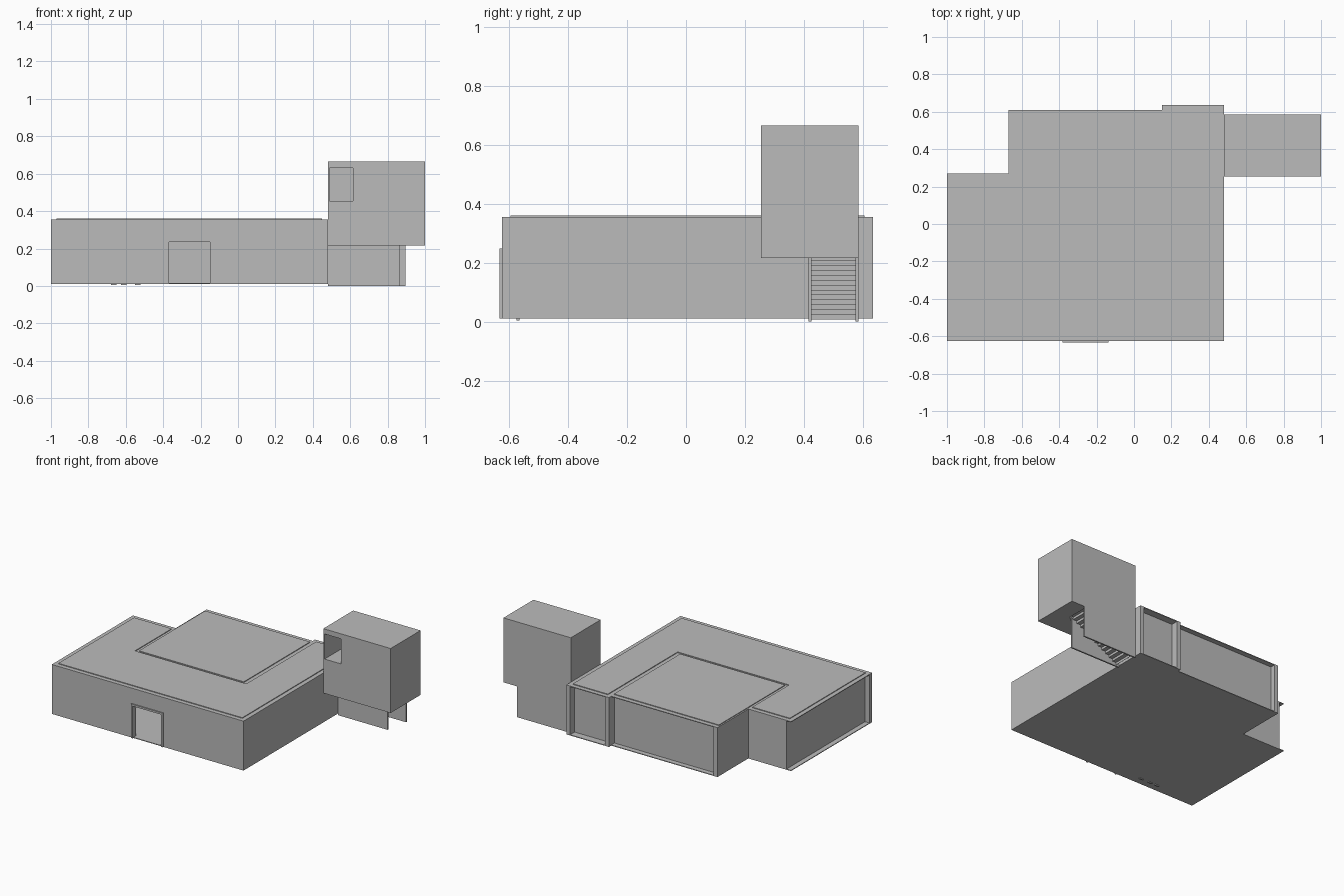
import bpy
import bmesh

default = bpy.data.objects.get("Cube")
if default:
    bpy.data.objects.remove(default, do_unlink=True)

# One plain grey for the whole building
grey = bpy.data.materials.new("plain_grey")
grey.use_nodes = True
colour = (0.5, 0.5, 0.5, 1)
grey.diffuse_color = colour
grey.node_tree.nodes["Principled BSDF"].inputs["Base Color"].default_value = colour


def prism(name, outline, low, high, axis="z"):
    """Extrude an outline: (x, y) along z, or (x, z) along y."""
    place = (lambda a, b, h: (a, b, h)) if axis == "z" else (lambda a, b, h: (a, h, b))
    bm = bmesh.new()
    bottom = [bm.verts.new(place(a, b, low)) for a, b in outline]
    top = [bm.verts.new(place(a, b, high)) for a, b in outline]
    bm.faces.new(bottom)
    bm.faces.new(top)
    n = len(outline)
    for i in range(n):
        j = (i + 1) % n
        bm.faces.new((bottom[i], bottom[j], top[j], top[i]))
    bmesh.ops.recalc_face_normals(bm, faces=bm.faces)
    mesh = bpy.data.meshes.new(name)
    bm.to_mesh(mesh)
    bm.free()
    mesh.materials.append(grey)
    obj = bpy.data.objects.new(name, mesh)
    bpy.context.collection.objects.link(obj)
    return obj


def box(name, x0, x1, y0, y1, z0, z1):
    return prism(name, [(x0, y0), (x1, y0), (x1, y1), (x0, y1)], z0, z1)


# Main levels and plan lines
FLOOR, CEIL, TOP = 0.015, 0.35, 0.355
WEST, EAST, FRONT, BACK = -1.0, 0.48, -0.625, 0.61
NOTCH_X, NOTCH_Y, ROOM_X, BUMP = -0.67, 0.27, 0.15, 0.635

# Floor and ceiling slabs share the stepped plan
plan = [(WEST, FRONT), (EAST, FRONT), (EAST, BUMP), (ROOM_X, BUMP),
        (ROOM_X, BACK), (NOTCH_X, BACK), (NOTCH_X, NOTCH_Y), (WEST, NOTCH_Y)]
prism("floor_slab", plan, 0.01, FLOOR)
prism("roof_slab", plan, CEIL, TOP)

# Raised roof panels, set in from the edges with a gap between them
g = 0.03
prism("outer_roof_panel",
      [(WEST + g, FRONT + g), (EAST - g, FRONT + g), (EAST - g, BUMP - g),
       (ROOM_X + g, BUMP - g), (ROOM_X + g, -0.165), (NOTCH_X - 0.01, -0.165),
       (NOTCH_X - 0.01, NOTCH_Y - g), (WEST + g, NOTCH_Y - g)], TOP, TOP + 0.005)
box("inner_roof_panel", NOTCH_X + 0.01, ROOM_X, -0.15, BACK - g, TOP, TOP + 0.005)

# Front wall with the doorway
door_l, door_r, door_top = -0.37, -0.15, 0.235
prism("front_wall",
      [(WEST, FLOOR), (door_l, FLOOR), (door_l, door_top), (door_r, door_top),
       (door_r, FLOOR), (EAST, FLOOR), (EAST, CEIL), (WEST, CEIL)],
      FRONT, FRONT + 0.03, "y")
f = 0.013
prism("door_frame",
      [(door_l - f, 0.01), (door_l, 0.01), (door_l, door_top), (door_r, door_top),
       (door_r, 0.01), (door_r + f, 0.01), (door_r + f, door_top + f),
       (door_l - f, door_top + f)], FRONT - 0.008, FRONT, "y")

# Remaining walls; west and rear ones stand back under the roof edge
for name, x0, x1, y0, y1 in [
    ("east_wall", EAST - 0.03, EAST, FRONT + 0.03, BUMP),
    ("west_wall", WEST + 0.035, WEST + 0.06, FRONT + 0.03, NOTCH_Y),
    ("notch_wall", WEST + 0.06, NOTCH_X, NOTCH_Y - 0.03, NOTCH_Y),
    ("room_west_wall", NOTCH_X, NOTCH_X + 0.03, -0.15, BACK),
    ("room_front_wall", NOTCH_X + 0.03, ROOM_X, -0.15, -0.12),
    ("room_east_wall", ROOM_X, ROOM_X + 0.03, -0.15, BUMP),
    ("room_back_wall", NOTCH_X + 0.03, ROOM_X, 0.55, 0.575),
    ("rear_bump_wall", ROOM_X + 0.03, EAST - 0.03, 0.56, 0.585),
]:
    box(name, x0, x1, y0, y1, FLOOR, CEIL)

# Small pads under the floor
for x in (-0.665, -0.61, -0.535):
    box("floor_pad", x - 0.015, x + 0.015, -0.575, -0.565, 0.004, 0.01)

# Stair tower shell
X0, X1, Y0, Y1, Z0, Z1 = EAST, 1.0, 0.255, 0.585, 0.215, 0.665
t = 0.01
box("tower_roof", X0, X1, Y0, Y1, Z1 - t, Z1)
box("tower_west_wall", X0, X0 + t, Y0, Y1, Z0, Z1 - t)
box("tower_east_wall", X1 - t, X1, Y0, Y1, Z0, Z1 - t)
box("tower_back_wall", X0 + t, X1 - t, Y1 - t, Y1, Z0, Z1 - t)
# Front wall leaves a window beside the west wall
win_low, win_high, win_r = 0.455, 0.63, 0.615
prism("tower_front_wall",
      [(X0 + t, Z0), (X1 - t, Z0), (X1 - t, Z1 - t), (X0 + t, Z1 - t),
       (X0 + t, win_high), (win_r, win_high), (win_r, win_low), (X0 + t, win_low)],
      Y0, Y0 + t, "y")
# Tower floor leaves the stairwell open
mid, well = 0.415, 0.88
prism("tower_floor",
      [(X0 + t, Y0 + t), (X1 - t, Y0 + t), (X1 - t, Y1 - t), (well, Y1 - t),
       (well, mid), (X0 + t, mid)], Z0, Z0 + t)
box("upper_landing", X0 + t, 0.64, Y0 + t, Y1 - t, win_low - t, win_low)

# Panels on both sides of the lower stair
box("stair_front_panel", X0, 0.865, mid, mid + t, 0, Z0)
box("stair_back_panel", X0, 0.895, Y1 - t, Y1, 0, Z0)


def flight(name, x_start, x_end, y0, y1, z_start, z_end, count):
    """Saw-tooth stair with a sloping soffit, drawn as a side profile."""
    run, rise = (x_end - x_start) / count, (z_end - z_start) / count
    upper, lower = [], []
    for i in range(count):
        x, z = x_start + run * i, z_start + rise * i
        upper += [(x, z), (x, z + rise)]
        lower += [(x + run * 0.15, z - 0.003), (x + run * 0.15, z + rise - 0.003)]
    upper.append((x_end, z_end))
    lower.append((x_end, z_end - 0.003))
    prism(name, upper + lower[::-1], y0, y1, "y")


flight("lower_stair", 0.5, well, mid + t, Y1 - t, 0.01, Z0 + t, 13)
flight("upper_stair", well, 0.64, Y0 + t, mid, Z0 + t, win_low, 13)
